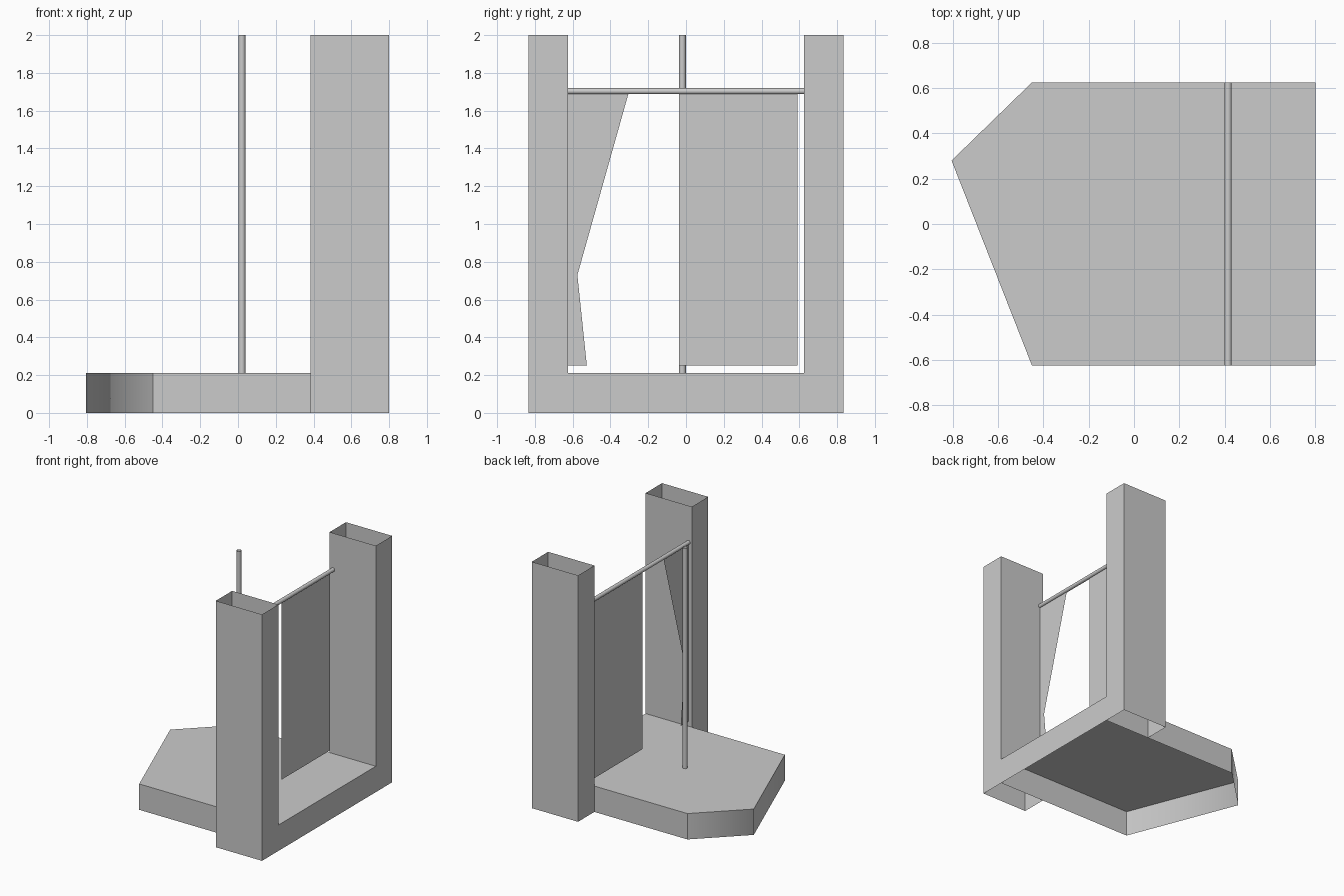
import bpy
import bmesh
from math import pi
from mathutils import Matrix, Vector

if "Cube" in bpy.data.objects:
    bpy.data.objects.remove(bpy.data.objects["Cube"], do_unlink=True)

grey = bpy.data.materials.new("plain_grey")
grey.use_nodes = True
grey.diffuse_color = (0.6, 0.6, 0.6, 1)
grey.node_tree.nodes["Principled BSDF"].inputs["Base Color"].default_value = (0.6, 0.6, 0.6, 1)

TOP = 2.0          # column height
DECK = 0.21        # platform height
FRONT, BACK = 0.8, 0.385   # x limits of the columns
INNER, OUTER = 0.625, 0.835  # y limits of the columns
ROD_X = 0.415


def finish(name, bm):
    mesh = bpy.data.meshes.new(name)
    bm.to_mesh(mesh)
    bm.free()
    mesh.materials.append(grey)
    obj = bpy.data.objects.new(name, mesh)
    bpy.context.collection.objects.link(obj)
    return obj


def add_walls(bm, path, height, closed=False):
    """Raise thin upright walls along a path; return the top vertices."""
    low = [bm.verts.new((x, y, 0)) for x, y in path]
    high = [bm.verts.new((x, y, height)) for x, y in path]
    n = len(path)
    for i in range(n if closed else n - 1):
        j = (i + 1) % n
        bm.faces.new((low[i], low[j], high[j], high[i]))
    return high


def tube(name, centre, radius, length, rotation=None):
    bm = bmesh.new()
    matrix = Matrix.Translation(centre) @ (rotation or Matrix.Identity(4))
    bmesh.ops.create_cone(bm, cap_ends=False, segments=24, radius1=radius,
                          radius2=radius, depth=length, matrix=matrix)
    for f in bm.faces:
        f.smooth = True
    return finish(name, bm)


def panel(name, outline):
    """Single flat sheet hanging in the rod's plane, outline in (y, z)."""
    bm = bmesh.new()
    bm.faces.new([bm.verts.new((ROD_X, y, z)) for y, z in outline])
    return finish(name, bm)


# Platform: open underneath, pointed at the far end
tip = Vector((-0.805, 0.28))
bm = bmesh.new()
outline = [(FRONT, INNER), (-0.45, INNER), tip, (-0.45, -INNER), (FRONT, -INNER)]
deck = add_walls(bm, outline, DECK, closed=True)
bm.faces.new(deck)
for f in bm.faces:
    f.smooth = True
bmesh.ops.recalc_face_normals(bm, faces=bm.faces)
# Only the upright edge at the point is soft
for e in bm.edges:
    e.smooth = all((v.co.xy - tip).length < 0.01 for v in e.verts)
if max(bm.faces, key=lambda f: f.calc_center_median().z).normal.z < 0:
    bmesh.ops.reverse_faces(bm, faces=bm.faces)
finish("platform", bm)

# Two hollow columns, open at both ends
for name, side in (("left_column", 1), ("right_column", -1)):
    a, b = side * INNER, side * OUTER
    ring = [(BACK, a), (FRONT, a), (FRONT, b), (BACK, b)]
    bm = bmesh.new()
    add_walls(bm, ring[::side], TOP, closed=True)
    finish(name, bm)

# Crossbar between the columns and free-standing pole
tube("crossbar", (ROD_X, 0, 1.703), 0.016, 2 * INNER, Matrix.Rotation(pi / 2, 4, "X"))
tube("pole", (0.021, -0.019, (TOP + DECK) / 2), 0.018, TOP - DECK)

# Hanging sheets: one whole, one drawn aside
panel("flat_curtain", [(-0.037, 0.25), (0.59, 0.25), (0.59, 1.7), (-0.037, 1.7)])
panel("gathered_curtain", [(-INNER, 0.25), (-0.525, 0.25), (-0.575, 0.73),
                           (-0.302, 1.7), (-INNER, 1.7)])
